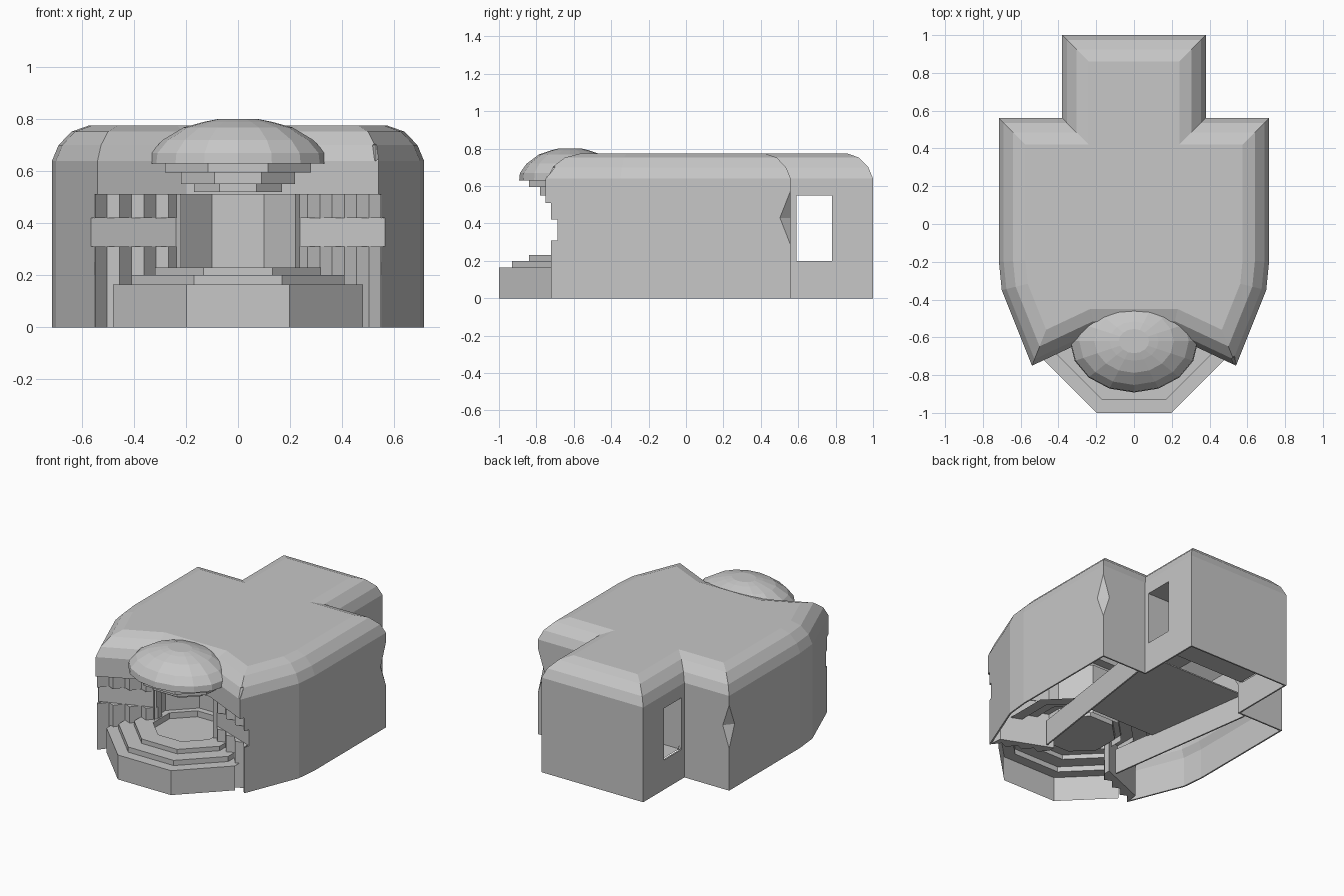
import bpy, bmesh, math
from mathutils import Vector

cube = bpy.data.objects.get("Cube")
if cube:
    bpy.data.objects.remove(cube, do_unlink=True)

grey = bpy.data.materials.new("plain_grey")
grey.use_nodes = True
colour = (0.57, 0.57, 0.57, 1)
grey.diffuse_color = colour
for node in grey.node_tree.nodes:
    if node.type == 'BSDF_PRINCIPLED':
        node.inputs["Base Color"].default_value = colour


def loft(name, rings, cap_first=True, cap_last=True, closed=True):
    """Skin a stack of rings, given as lists of 3D points."""
    bm = bmesh.new()
    rows = [[bm.verts.new(p) for p in ring] for ring in rings]
    n = len(rows[0])
    for a, b in zip(rows, rows[1:]):
        for i in range(n if closed else n - 1):
            j = (i + 1) % n
            bm.faces.new((a[i], a[j], b[j], b[i]))
    if cap_first:
        bm.faces.new(rows[0][::-1])
    if cap_last:
        bm.faces.new(rows[-1])
    bmesh.ops.recalc_face_normals(bm, faces=bm.faces[:])
    mesh = bpy.data.meshes.new(name)
    bm.to_mesh(mesh)
    bm.free()
    mesh.materials.append(grey)
    obj = bpy.data.objects.new(name, mesh)
    bpy.context.collection.objects.link(obj)
    return obj


def at(points, z):
    return [(x, y, z) for x, y in points]


def prism(name, points, low, high):
    return loft(name, [at(points, low), at(points, high)])


def mirrored(half):
    return half + [(-x, y) for x, y in reversed(half)]


def flip(points, side):
    return [(side * x, y) for x, y in points]


def inset(points, d):
    """Move every edge of a counter-clockwise outline inwards by d."""
    out = []
    for i, p in enumerate(points):
        p = Vector(p)
        e1 = (p - Vector(points[i - 1])).normalized()
        e2 = (Vector(points[(i + 1) % len(points)]) - p).normalized()
        n1, n2 = Vector((-e1.y, e1.x)), Vector((-e2.y, e2.x))
        out.append(tuple(p + (n1 + n2) * d / (1 + n1.dot(n2))))
    return out


def octagon(apothem, cy):
    r = apothem / math.cos(math.pi / 8)
    angles = [math.pi * (2 * i + 1) / 8 for i in range(8)]
    return [(r * math.cos(a), cy + r * math.sin(a)) for a in angles]


def box(name, x, y, low, high):
    return prism(name, [(-x, y[0]), (x, y[0]), (x, y[1]), (-x, y[1])], low, high)


def diamond(name, centre, size):
    x, y, z = centre
    a, b, c = size
    ring = [(x + a, y), (x, y + b), (x - a, y), (x, y - b)]
    tip = [(x + (px - x) * 0.02, y + (py - y) * 0.02) for px, py in ring]
    return loft(name, [at(tip, z - c), at(ring, z), at(tip, z + c)])


def cut(target, cutter):
    mod = target.modifiers.new("cut", 'BOOLEAN')
    mod.object = cutter
    mod.operation = 'DIFFERENCE'
    mod.solver = 'EXACT'
    cutter.hide_render = True
    bpy.context.view_layer.objects.active = target
    bpy.ops.object.modifier_apply(modifier=mod.name)
    bpy.data.objects.remove(cutter, do_unlink=True)


# Hollow building shell with a rounded roof edge and an open underside
footprint = mirrored([(0.2, -0.59), (0.54, -0.75), (0.70, -0.35), (0.715, -0.2),
                      (0.715, 0.56), (0.38, 0.56), (0.38, 1)])
wall = [(0.16, 0.73), (0.03, 0.62), (0.03, 0.25), (0.01, 0.2), (0.01, 0), (0, 0),
        (0, 0.64), (0.025, 0.70), (0.075, 0.752), (0.14, 0.775)]
shell = loft("building_shell", [at(inset(footprint, d), z) for d, z in wall])

# Openings: rear side windows, front entrance with a groove, chipped corners
cut(shell, box("window_cutter", 1, (0.59, 0.78), 0.2, 0.55))
cut(shell, box("entrance_cutter", 0.552, (-0.95, -0.5), -0.1, 0.51))
cut(shell, box("groove_cutter", 0.565, (-0.95, -0.6), 0.31, 0.42))
for side in (-1, 1):
    cut(shell, diamond("chip_cutter", (side * 0.716, 0.561, 0.43), (0.05, 0.06, 0.15)))
cut(shell, diamond("chip_cutter", (0.53, -0.742, 0.70), (0.04, 0.045, 0.065)))

# Passage joining the two rear windows
passage = [(0.588, 0.198), (0.782, 0.198), (0.782, 0.552), (0.588, 0.552)]
loft("rear_passage", [[(x, y, z) for y, z in passage] for x in (-0.36, 0.36)], False, False)

# Octagonal steps around a sunken floor, with a skirt at the front
loft("step_skirt", [at(octagon(0.48, -0.52)[4:], z) for z in (0, 0.165)], False, False, False)
steps = [(0.48, 0.165), (0.41, 0.165), (0.41, 0.2),
         (0.32, 0.2), (0.32, 0.23), (0.21, 0.23), (0.21, 0.19)]
loft("entrance_steps", [at(octagon(a, -0.52), z) for a, z in steps], cap_first=False)

# Alcove wall and ceiling behind the entrance
alcove = mirrored([(0.22, -0.58), (0.25, -0.55), (0.25, -0.42), (0.1, -0.27)])
loft("alcove_wall", [at(alcove, 0.19), at(alcove, 0.53)], False, False, closed=False)
prism("alcove_ceiling", alcove, 0.52, 0.53)

# Pleated side panels, broken by a flat recessed band
count = 8
pleats = []
for i in range(count):
    t = i / (count - 1)
    pleats.append((0.55 - 0.33 * t, -0.722 + 0.14 * t + (0.04 if i % 2 else 0)))
pleats += [(0.22, -0.5), (0.54, -0.63)]
band = [(0.565, -0.685), (0.22, -0.555), (0.22, -0.5), (0.55, -0.62)]
for side, label in ((1, "left"), (-1, "right")):
    prism(label + "_lower_pleats", flip(pleats, side), 0, 0.31)
    prism(label + "_band", flip(band, side), 0.31, 0.42)
    prism(label + "_upper_pleats", flip(pleats, side), 0.42, 0.51)

# Stepped soffit under the canopy
for i, (a, low, high) in enumerate([(0.28, 0.595, 0.64), (0.22, 0.55, 0.6), (0.17, 0.52, 0.56)]):
    prism("canopy_soffit_%d" % (i + 1), octagon(a, -0.56), low, high)

# Faceted canopy dome
dome = [(0.34, 0.63), (0.335, 0.67), (0.29, 0.72), (0.21, 0.768), (0.13, 0.79), (0.08, 0.8)]
turn = [math.tau * i / 16 for i in range(16)]
loft("canopy_dome", [[(r * math.cos(a), -0.62 + 0.8 * r * math.sin(a), z) for a in turn]
                     for r, z in dome])

# Inner hall: low flared walls and a raised floor
hall = [(0.27, -0.5), (0.28, -0.5), (0.43, 0.54), (0.42, 0.54)]
for side, label in ((1, "left"), (-1, "right")):
    prism(label + "_hall_wall", flip(hall, side), 0, 0.17)
prism("hall_floor", [(-0.32, -0.2), (0.32, -0.2), (0.42, 0.53), (-0.42, 0.53)], 0.155, 0.163)
